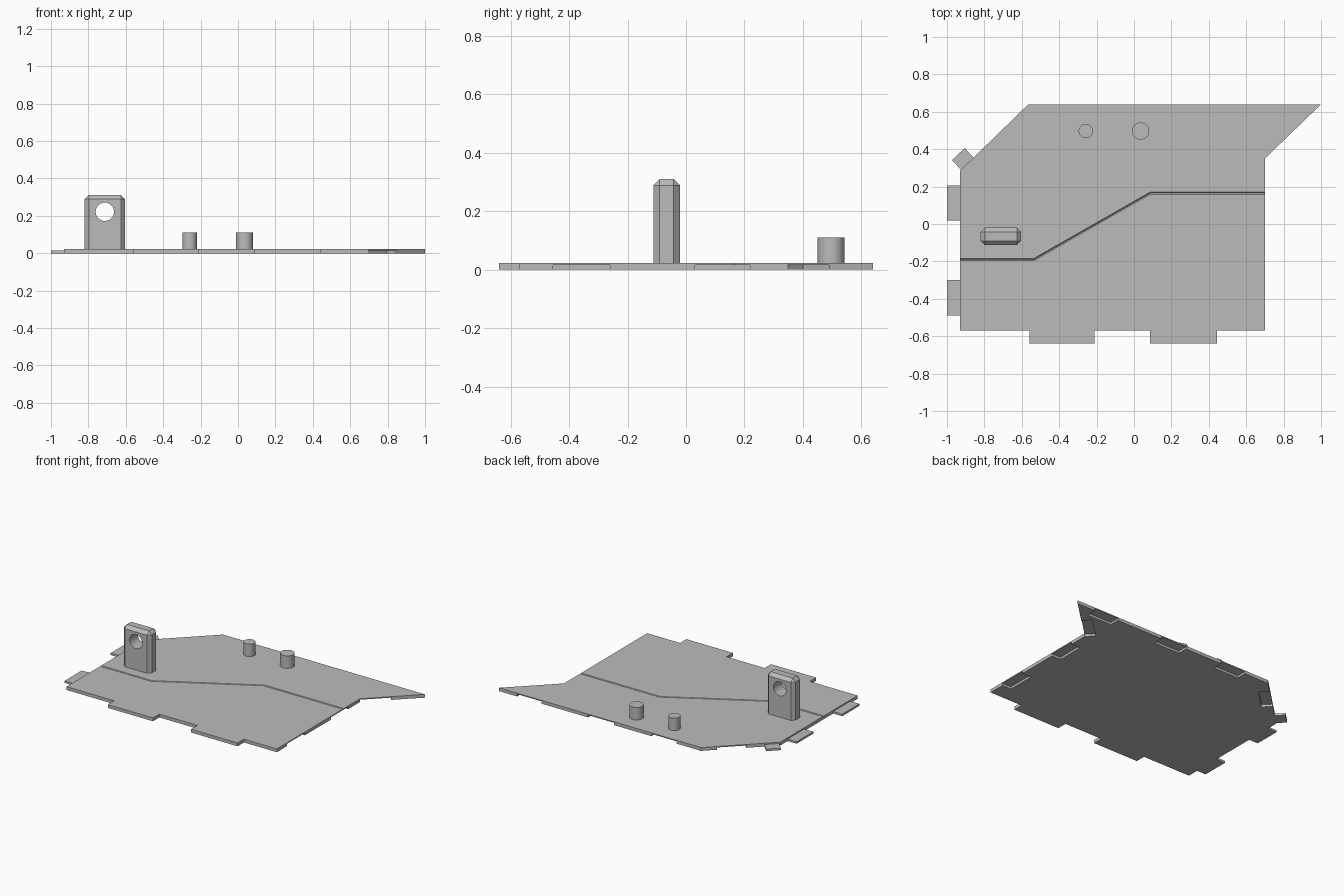
import bpy, bmesh
from math import pi
from mathutils import Vector, Matrix

if "Cube" in bpy.data.objects:
    bpy.data.objects.remove(bpy.data.objects["Cube"])

THICK = 0.023     # plate thickness
TAB = 0.014       # thickness of the thin side tabs
SLOT = 0.016      # height of the sockets under the edges
REACH = 0.07      # how far tabs and sockets extend

gray = bpy.data.materials.new("plain gray")
gray.use_nodes = True
gray.diffuse_color = (0.5, 0.5, 0.5, 1)
gray.node_tree.nodes["Principled BSDF"].inputs["Base Color"].default_value = (0.5, 0.5, 0.5, 1)


def finish(name, bm):
    bmesh.ops.recalc_face_normals(bm, faces=bm.faces)
    mesh = bpy.data.meshes.new(name)
    bm.to_mesh(mesh)
    bm.free()
    mesh.materials.append(gray)
    obj = bpy.data.objects.new(name, mesh)
    bpy.context.collection.objects.link(obj)
    return obj


def prism(name, outline, z0, z1):
    bm = bmesh.new()
    face = bm.faces.new([bm.verts.new((x, y, z0)) for x, y in outline])
    up = bmesh.ops.extrude_face_region(bm, geom=[face])["geom"]
    bmesh.ops.translate(bm, verts=[v for v in up if isinstance(v, bmesh.types.BMVert)],
                        vec=(0, 0, z1 - z0))
    return finish(name, bm)


def cylinder(name, radius, height, matrix):
    bm = bmesh.new()
    bmesh.ops.create_cone(bm, cap_ends=True, segments=40, radius1=radius,
                          radius2=radius, depth=height, matrix=matrix)
    return finish(name, bm)


def edge_block(name, a, b, inward, outward, z0, z1):
    """Block along edge a-b; the plate lies to the left of a-b."""
    a, b = Vector(a), Vector(b)
    d = (b - a).normalized()
    n = Vector((-d.y, d.x))
    return prism(name, [a - n * outward, b - n * outward, b + n * inward, a + n * inward], z0, z1)


def activate(obj):
    bpy.ops.object.select_all(action="DESELECT")
    obj.select_set(True)
    bpy.context.view_layer.objects.active = obj


def cut(target, cutter):
    cutter.hide_render = True
    activate(target)
    mod = target.modifiers.new("cut", "BOOLEAN")
    mod.operation, mod.solver, mod.object = "DIFFERENCE", "EXACT", cutter
    bpy.ops.object.modifier_apply(modifier=mod.name)
    bpy.data.objects.remove(cutter)


# Base plate with two full-thickness tabs on the front edge
FRONT, LEDGE = -0.57, -0.64
outline = [(-0.93, FRONT)]
for x0, x1 in ((-0.56, -0.21), (0.085, 0.445)):
    outline += [(x0, FRONT), (x0, LEDGE), (x1, LEDGE), (x1, FRONT)]
outline += [(0.7, FRONT), (0.7, 0.35), (1, 0.64), (-0.565, 0.64), (-0.93, 0.285)]
plate = prism("base_plate", outline, 0, THICK)

# Sockets under the right, back and slanted edges
sockets = [((0.7, -0.455), (0.7, -0.26)), ((0.7, 0.03), (0.7, 0.22)),
           ((0.7, 0.35), (0.845, 0.49)),
           ((0.86, 0.64), (0.67, 0.64)), ((0.31, 0.64), (0.11, 0.64)),
           ((-0.18, 0.64), (-0.375, 0.64))]
corner, end = Vector((-0.565, 0.64)), Vector((-0.93, 0.285))
sockets.append((corner.lerp(end, 0.2), corner.lerp(end, 0.57)))
for a, b in sockets:
    cut(plate, edge_block("socket_cutter", a, b, REACH, 0.01, -0.02, SLOT))

# Fine V groove running across the top
bm = bmesh.new()
rings = []
for x, y in ((-1.1, -0.19), (-0.535, -0.19), (0.087, 0.165), (0.9, 0.165)):
    rings.append([bm.verts.new((x, y + dy, THICK + dz))
                  for dy, dz in ((-0.012, 0.006), (0, -0.006), (0.012, 0.006))])
for r, s in zip(rings, rings[1:]):
    for i in range(3):
        j = (i + 1) % 3
        bm.faces.new((r[i], r[j], s[j], s[i]))
bm.faces.new(rings[0])
bm.faces.new(rings[-1])
cut(plate, finish("groove_cutter", bm))

# Thin tabs on the left-hand side and the slanted corner
for name, a, b in (("side_tab_back", (-0.93, 0.205), (-0.93, 0.02)),
                   ("side_tab_front", (-0.93, -0.30), (-0.93, -0.49)),
                   ("corner_tab", corner.lerp(end, 0.8), corner.lerp(end, 0.985))):
    edge_block(name, a, b, 0, REACH, 0, TAB)

# Upright block with chamfered corners and a round hole
bm = bmesh.new()
bmesh.ops.create_cube(bm, size=1)
bmesh.ops.scale(bm, vec=(0.215, 0.092, 0.291), verts=bm.verts)
bmesh.ops.translate(bm, vec=(-0.712, -0.066, 0.1655), verts=bm.verts)
base = 0.05
bmesh.ops.bevel(bm, geom=[e for e in bm.edges if max(v.co.z for v in e.verts) > base],
                offset=0.022, segments=1, affect="EDGES")
block = finish("upright_block", bm)
cut(block, cylinder("hole_cutter", 0.049, 0.4,
                    Matrix.Translation((-0.712, -0.066, 0.222)) @ Matrix.Rotation(pi / 2, 4, "X")))

# Two round pegs near the back edge
pegs = []
for name, x, r in (("small_peg", -0.258, 0.038), ("large_peg", 0.035, 0.046)):
    height = 0.09
    pegs.append(cylinder(name, r, height, Matrix.Translation((x, 0.497, 0.02 + height / 2))))

for obj in pegs + [block]:
    activate(obj)
    bpy.ops.object.shade_smooth_by_angle(angle=pi / 6)
